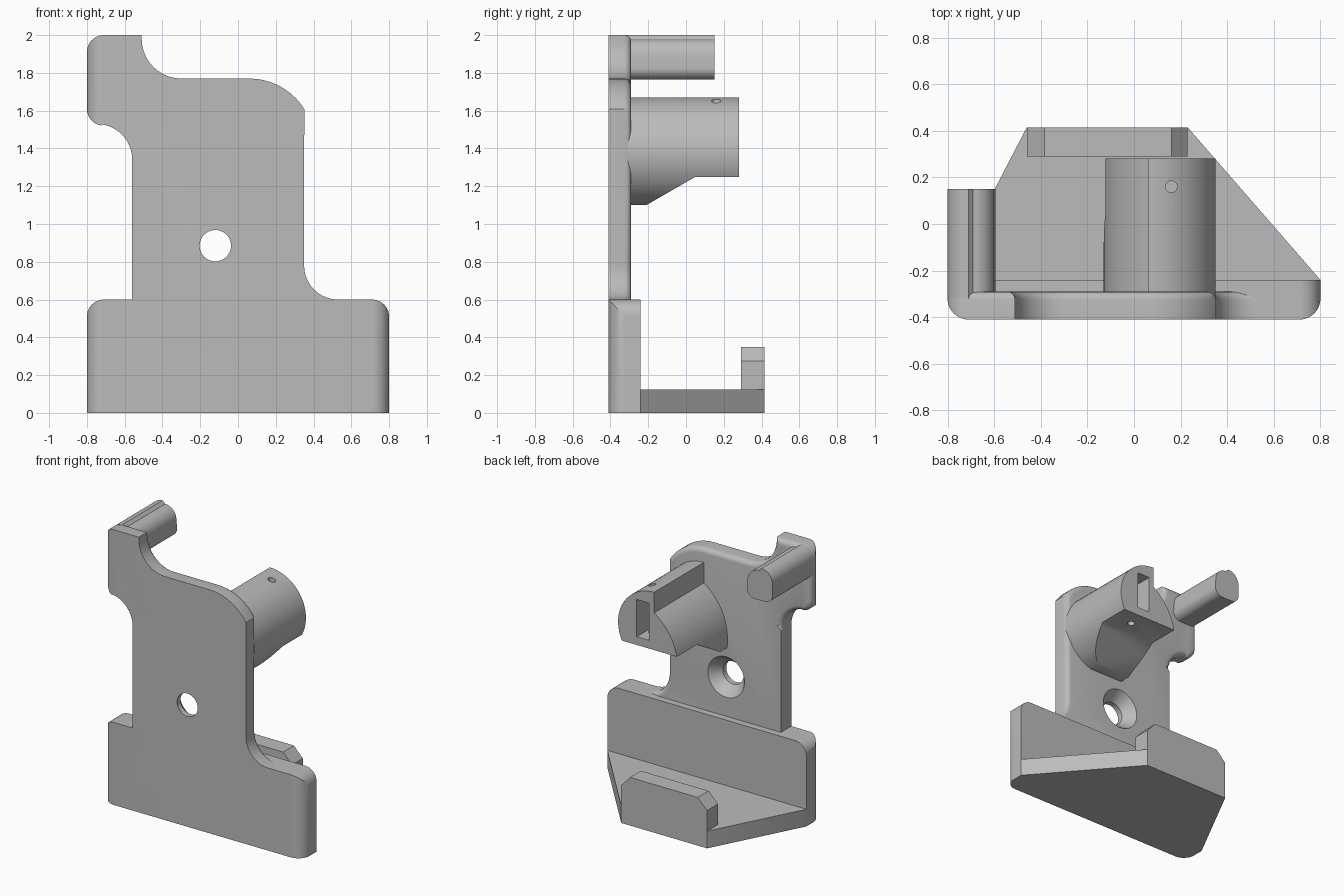
import bpy, bmesh
from math import sin, cos, radians
from mathutils import Vector, Matrix

cube = bpy.data.objects.get("Cube")
if cube:
    bpy.data.objects.remove(cube, do_unlink=True)

GREY = bpy.data.materials.new("plain grey")
GREY.use_nodes = True
GREY.diffuse_color = (0.5, 0.5, 0.5, 1)
GREY.node_tree.nodes["Principled BSDF"].inputs["Base Color"].default_value = (0.5, 0.5, 0.5, 1)


def arc(cx, cy, r, start, end, n=10):
    angles = [radians(start + (end - start) * i / n) for i in range(n + 1)]
    return [(cx + r * cos(a), cy + r * sin(a)) for a in angles]


def finish(bm, name):
    bmesh.ops.recalc_face_normals(bm, faces=bm.faces)
    mesh = bpy.data.meshes.new(name)
    bm.to_mesh(mesh)
    bm.free()
    mesh.materials.append(GREY)
    obj = bpy.data.objects.new(name, mesh)
    bpy.context.collection.objects.link(obj)
    return obj


def prism(name, profile, axis, low, high, round_back=None):
    """Extrude a profile along y (x, z points), z (x, y points) or x (y, z points)."""
    place = {"y": lambda a, b, d: (a, d, b),
             "z": lambda a, b, d: (a, b, d),
             "x": lambda a, b, d: (d, a, b)}[axis]
    bm = bmesh.new()
    face = bm.faces.new([bm.verts.new(place(a, b, low)) for a, b in profile])
    ext = bmesh.ops.extrude_face_region(bm, geom=[face])
    moved = [g for g in ext["geom"] if isinstance(g, bmesh.types.BMVert)]
    bmesh.ops.translate(bm, verts=moved, vec=Vector(place(0, 0, high - low)))
    bmesh.ops.recalc_face_normals(bm, faces=bm.faces)
    if round_back:
        # soften the rear rim above a given height
        rim = [e for e in bm.edges if all(
            abs(v.co.y - high) < 1e-4 and v.co.z > round_back for v in e.verts)]
        bmesh.ops.bevel(bm, geom=rim, offset=0.035, segments=4, profile=0.5,
                        affect="EDGES", clamp_overlap=False)
    return finish(bm, name)


def box(name, x0, x1, y0, y1, z0, z1):
    return prism(name, [(x0, y0), (x1, y0), (x1, y1), (x0, y1)], "z", z0, z1)


def cone(name, location, r1, r2, depth, turn=0):
    bm = bmesh.new()
    matrix = Matrix.Translation(location) @ Matrix.Rotation(radians(turn), 4, "X")
    bmesh.ops.create_cone(bm, cap_ends=True, segments=40, radius1=r1, radius2=r2,
                          depth=depth, matrix=matrix)
    return finish(bm, name)


def combine(obj, cutter, operation="DIFFERENCE"):
    mod = obj.modifiers.new("cut", "BOOLEAN")
    mod.operation, mod.object, mod.solver = operation, cutter, "EXACT"
    bpy.context.view_layer.objects.active = obj
    bpy.ops.object.modifier_apply(modifier=mod.name)
    bpy.data.objects.remove(cutter, do_unlink=True)


def plan_cutter():
    # plan outline with rounded front corners
    outline = arc(-0.71, -0.32, 0.09, 180, 270) + arc(0.71, -0.32, 0.09, 270, 360)
    return prism("plan_cutter", outline + [(0.8, 0.6), (-0.8, 0.6)], "z", -0.1, 2.1)


FRONT, BACK = -0.41, -0.29

# Upright plate with hook arm and curved shoulders
outline = [(-0.56, 0.55), (0.53, 0.55)]
outline += arc(0.53, 0.78, 0.18, 270, 180)
outline += arc(0.06, 1.427, 0.343, 32, 90)
outline += arc(-0.30, 1.98, 0.21, 270, 180)
outline += [(-0.51, 2.0)]
outline += arc(-0.71, 1.91, 0.09, 90, 180)
outline += arc(-0.71, 1.61, 0.09, 180, 260)
outline += arc(-0.75, 1.34, 0.19, 80, 0)
plate = prism("upright_plate", outline, "y", FRONT, BACK, round_back=0.57)
combine(plate, plan_cutter(), "INTERSECT")

# Countersunk screw hole
combine(plate, cone("hole_cutter", (-0.12, -0.35, 0.885), 0.083, 0.083, 0.4, 90))
combine(plate, cone("sink_cutter", (-0.12, -0.325, 0.885), 0.155, 0.083, 0.09, 90))

# Base block
outline = [(-0.8, 0), (0.8, 0)] + arc(0.71, 0.51, 0.09, 0, 90) + arc(-0.71, 0.51, 0.09, 90, 180)
base = prism("base_block", outline, "y", FRONT, -0.24)
combine(base, plan_cutter(), "INTERSECT")

# Tray floor and raised lip with clipped corners
tray = prism("tray_floor", [(-0.8, -0.26), (0.8, -0.26), (0.8, -0.24), (0.23, 0.415),
                            (-0.46, 0.415), (-0.8, -0.24)], "z", 0, 0.125)
lip = prism("tray_lip", [(-0.46, 0.1), (0.23, 0.1), (0.23, 0.275), (0.16, 0.35),
                         (-0.385, 0.35), (-0.46, 0.275)], "y", 0.29, 0.415)

# Hook peg
outline = arc(-0.69, 1.89, 0.09, 0, 90) + arc(-0.71, 1.91, 0.09, 90, 180)
outline += arc(-0.74, 1.825, 0.06, 180, 270) + arc(-0.655, 1.825, 0.06, 270, 360)
peg = prism("hook_peg", outline, "y", -0.32, 0.15)

# Round socket: flat step on one side, slanted underside
outline = [(0.06, 1.52), (0.06, 1.67)] + arc(0.06, 1.38, 0.29, 85, -75, 28)
outline += [(-0.128, 1.09)] + arc(0.287, 1.17, 0.417, 180, 125, 14)
socket = prism("socket", outline, "y", -0.31, 0.28)
combine(socket, prism("underside_cutter", [(-0.4, 1.1), (-0.21, 1.1), (0.05, 1.25),
                                           (0.4, 1.25), (0.4, 0.9), (-0.4, 0.9)], "x", -0.5, 0.8))
combine(socket, box("slot_cutter", 0.1, 0.2, -0.15, 0.4, 1.31, 1.58))
combine(socket, cone("pin_cutter", (0.16, 0.16, 1.45), 0.025, 0.025, 0.8))

for obj in (plate, base, tray, lip, peg, socket):
    bpy.ops.object.select_all(action="DESELECT")
    obj.select_set(True)
    bpy.context.view_layer.objects.active = obj
    bpy.ops.object.shade_smooth_by_angle(angle=radians(30))
